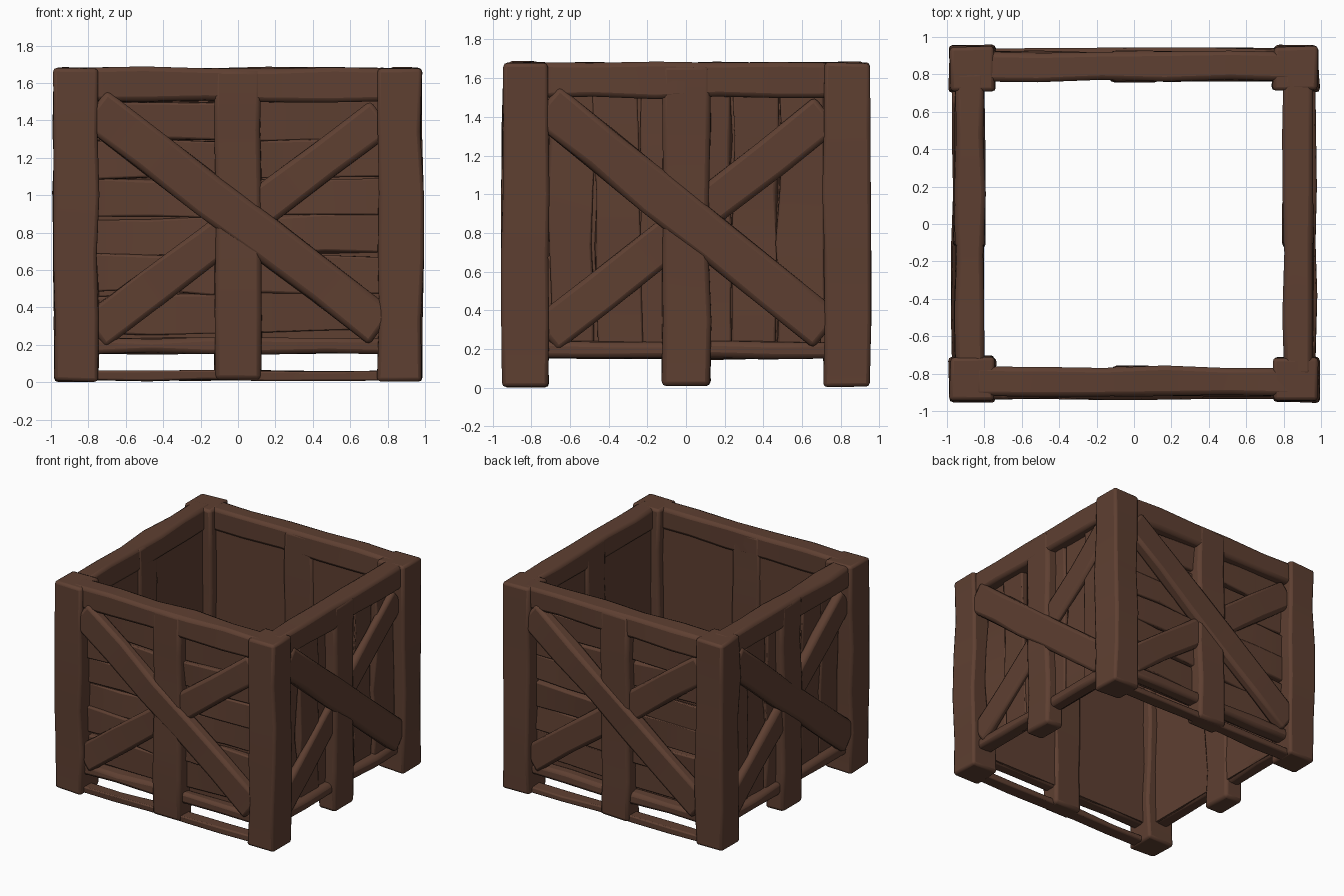
import bpy, bmesh, math, random
from mathutils import Vector, Matrix

random.seed(4)
old = bpy.data.objects.get("Cube")
if old:
    bpy.data.objects.remove(old, do_unlink=True)

wood = bpy.data.materials.new("dark_brown_wood")
wood.use_nodes = True
COLOUR = (0.112, 0.050, 0.031, 1)
wood.diffuse_color = COLOUR
bsdf = wood.node_tree.nodes["Principled BSDF"]
bsdf.inputs["Base Color"].default_value = COLOUR
bsdf.inputs["Roughness"].default_value = 0.9


def beam(name, start, end, width, depth, turn=0, wobble=0.01, bevel=0.025, slices=5):
    """Rough hewn beam from start to end; depth is measured along y."""
    start, end = Vector(start), Vector(end)
    along = (end - start).normalized()
    side = along.cross(Vector((0, 1, 0))) * width / 2
    back = Vector((0, depth / 2, 0))
    bm = bmesh.new()
    rings = []
    for i in range(slices + 1):
        centre = start.lerp(end, i / slices)
        ring = []
        for a, b in ((-1, -1), (1, -1), (1, 1), (-1, 1)):
            jitter = Vector([random.uniform(-wobble, wobble) for _ in range(3)])
            if i in (0, slices):
                jitter *= 0.4
            ring.append(bm.verts.new(centre + side * a + back * b + jitter))
        rings.append(ring)
    for low, high in zip(rings, rings[1:]):
        for j in range(4):
            k = (j + 1) % 4
            bm.faces.new((low[j], low[k], high[k], high[j]))
    bm.faces.new(rings[0])
    bm.faces.new(rings[-1])
    bmesh.ops.recalc_face_normals(bm, faces=bm.faces)
    bm.transform(Matrix.Rotation(turn * math.pi / 2, 4, 'Z'))
    mesh = bpy.data.meshes.new(name)
    bm.to_mesh(mesh)
    bm.free()
    mesh.materials.append(wood)
    obj = bpy.data.objects.new(name, mesh)
    bpy.context.collection.objects.link(obj)
    if bevel:
        mod = obj.modifiers.new("worn_edges", 'BEVEL')
        mod.width = bevel
        mod.segments = 2
        mod.limit_method = 'ANGLE'
        mod.angle_limit = math.radians(40)
    bpy.ops.object.select_all(action='DESELECT')
    obj.select_set(True)
    bpy.context.view_layer.objects.active = obj
    bpy.ops.object.shade_smooth_by_angle(angle=math.radians(50))
    return obj


# Corner posts
for y, end_name in ((-0.83, "front"), (0.83, "back")):
    for x, side_name in ((0.865, "left"), (-0.865, "right")):
        beam(f"{end_name}_{side_name}_post", (x, y, 0.005), (x, y, 1.68),
             0.24, 0.235, wobble=0.012, bevel=0.02)

# Four walls, each built facing the front and then turned into place
for turn, wall in enumerate(("front", "left", "back", "right")):
    on_end = turn % 2 == 0
    out = 0.925 if on_end else 0.96      # outer plane of the wall
    half = 0.75 if on_end else 0.71      # half the opening between posts

    def part(name, u0, z0, u1, z1, width, near, far, **kw):
        y = -out + (near + far) / 2
        beam(f"{wall}_{name}", (u0, y, z0), (u1, y, z1), width, far - near, turn, **kw)

    # Frame
    part("top_rail", -half - 0.1, 1.59, half + 0.1, 1.59, 0.18, 0.005, 0.16)
    part("middle_post", 0, 0.01, 0, 1.67, 0.25, 0, 0.16)
    part("lower_rail", -half - 0.03, 0.195, half + 0.03, 0.195, 0.085, 0.03, 0.14)
    if on_end:
        part("ground_rail", -half - 0.05, 0.035, half + 0.05, 0.035, 0.05, 0.02, 0.12,
             wobble=0.006, bevel=0.01)

    # Crossed braces, one lapping over the other
    part("over_brace", -half - 0.02, 1.47, half + 0.02, 0.29, 0.23, -0.012, 0.08)
    part("under_brace", -half - 0.02, 0.27, half + 0.02, 1.42, 0.21, 0.02, 0.09)

    # Inner lining, smooth towards the inside
    part("lining", -half - 0.06, 0.86, half + 0.06, 0.86, 1.40, 0.12, 0.145,
         wobble=0, bevel=0, slices=1)

    # Uneven planks behind the braces: level on the ends, upright on the sides
    count = 6
    for i in range(count):
        near = random.uniform(0.065, 0.1)
        tilt = random.uniform(-0.025, 0.025)
        if on_end:
            z = 0.27 + (i + 0.5) * 1.23 / count
            part(f"plank_{i + 1}", -half - 0.02, z - tilt, half + 0.02, z + tilt,
                 0.2, near, 0.125, wobble=0.015, bevel=0.01)
        else:
            u = -half + (i + 0.5) * 2 * half / count
            part(f"plank_{i + 1}", u - tilt, 0.2, u + tilt, 1.55,
                 0.23, near, 0.125, wobble=0.015, bevel=0.01)
